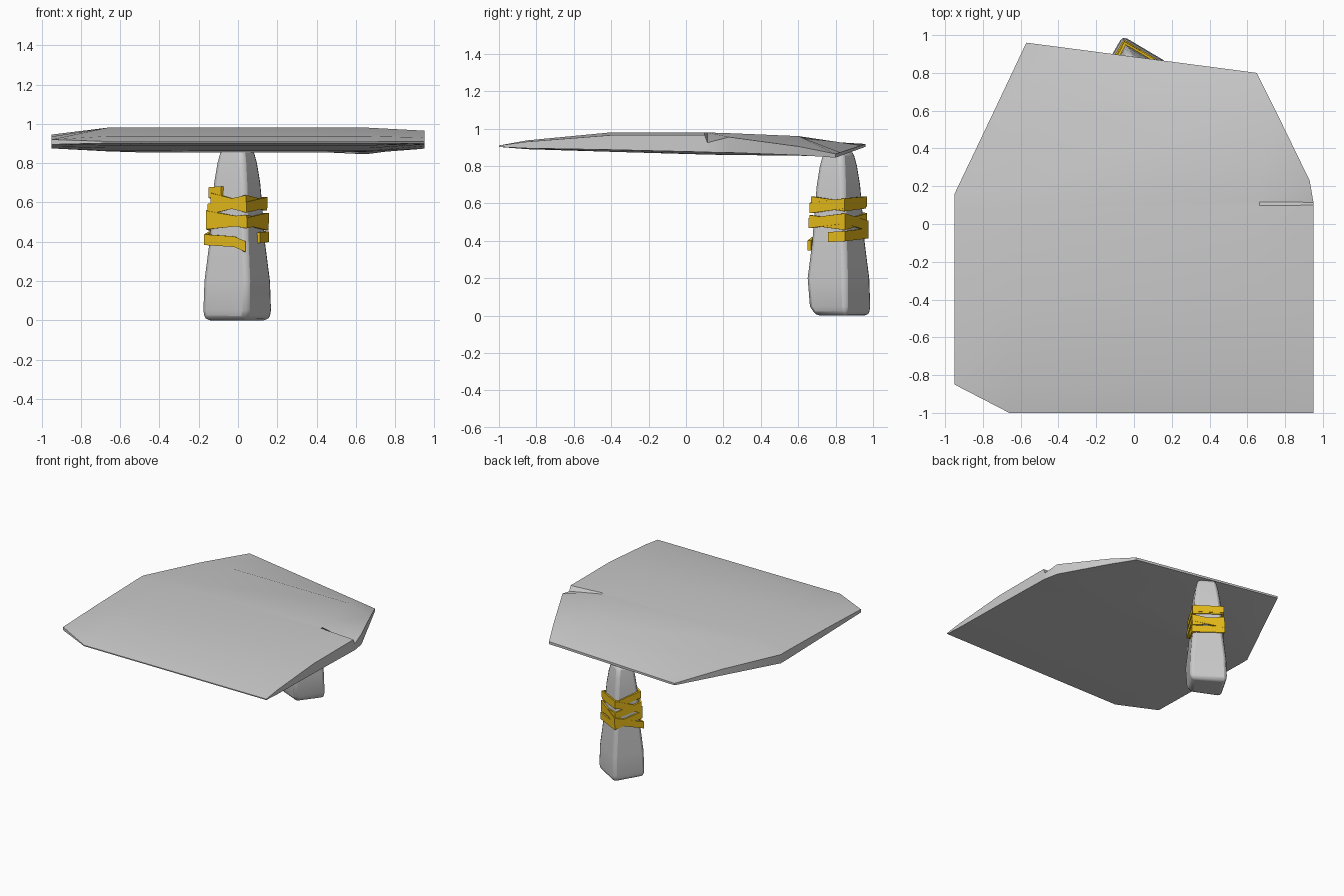
import bpy, bmesh
from mathutils import Vector

if "Cube" in bpy.data.objects:
    bpy.data.objects.remove(bpy.data.objects["Cube"])


def material(name, colour):
    mat = bpy.data.materials.new(name)
    mat.use_nodes = True
    mat.diffuse_color = (*colour, 1)
    mat.node_tree.nodes["Principled BSDF"].inputs["Base Color"].default_value = (*colour, 1)
    return mat


stone = material("stone grey", (0.6, 0.6, 0.6))
yellow = material("binding yellow", (0.8, 0.5, 0.01))


def loft(name, rings, mat, bevel=0):
    """Skin a list of equal-sized rings and cap both ends."""
    bm = bmesh.new()
    loops = [[bm.verts.new(p) for p in ring] for ring in rings]
    for a, b in zip(loops, loops[1:]):
        for i in range(len(a)):
            j = (i + 1) % len(a)
            bm.faces.new((a[i], a[j], b[j], b[i]))
    bm.faces.new(loops[0])
    bm.faces.new(loops[-1])
    bmesh.ops.recalc_face_normals(bm, faces=bm.faces)
    mesh = bpy.data.meshes.new(name)
    bm.to_mesh(mesh)
    bm.free()
    mesh.materials.append(mat)
    obj = bpy.data.objects.new(name, mesh)
    bpy.context.collection.objects.link(obj)
    if bevel:
        mod = obj.modifiers.new("soft corners", "BEVEL")
        mod.width, mod.segments, mod.limit_method = bevel, 2, "ANGLE"
    bpy.ops.object.select_all(action="DESELECT")
    obj.select_set(True)
    bpy.context.view_layer.objects.active = obj
    bpy.ops.object.shade_smooth_by_angle(angle=0.5)
    return obj


# Slab: left end, right end, then heights of the left edge (low, high),
# right edge (low, high) and middle (low, high); None runs straight across
slab_rows = [
    (-.66, -1, .95, -1, .902, .91, .902, .91, None, None),
    (-.95, -.85, .95, -.85, .895, .92, .895, .93, .89, .937),
    (-.95, -.4, .95, -.4, .885, .935, .887, .965, .876, .98),
    (-.95, .08, .95, .1, .875, .945, .875, .965, .862, .98),
    (-.95, .12, .95, .115, .875, .945, .874, .925, .861, .979),
    (-.95, .16, .93, .23, .875, .945, .872, .955, .86, .976),
    (-.74, .6, .75, .6, .89, .94, .858, .905, .855, .96),
    (-.57, .96, .65, .8, .903, .918, .845, .865, None, None),
]


def slab_ring(lx, ly, rx, ry, ll, lh, rl, rh, low, high):
    def at(t, left, right, mid):
        inner = 0 < t < 1 and mid is not None
        z = mid if inner else left + (right - left) * t
        return (lx + (rx - lx) * t, ly + (ry - ly) * t, z)
    return ([at(t, lh, rh, high) for t in (0, .15, .85, 1)]
            + [at(t, ll, rl, low) for t in (1, .85, .15, 0)])


loft("slab", [slab_ring(*row) for row in slab_rows], stone)

# Post: a turned rectangle that tapers upward
centre = Vector((-0.004, 0.815, 0))
corners = [Vector(c) for c in ((-.056, .182, 0), (.184, .04, 0), (.056, -.182, 0), (-.184, -.04, 0))]
profile = [(0, .95), (.05, .99), (.2, .96), (.4, .82), (.6, .74), (.7, .69), (.8, .6), (.88, .48)]


def scale_at(z):
    for (z0, s0), (z1, s1) in zip(profile, profile[1:]):
        if z <= z1:
            return s0 + (s1 - s0) * (z - z0) / (z1 - z0)
    return profile[-1][1]


def on_post(turn, z, offset=0.0):
    """Point on the post outline; whole numbers of turn are its corners."""
    i = int(turn) % 4
    p = corners[i].lerp(corners[(i + 1) % 4], turn % 1)
    return centre + p * scale_at(z) + p.normalized() * offset + Vector((0, 0, z))


# The foot is chipped on its front corner
chips = {0: .74, .05: .9}
post_rings = []
for z, _ in profile:
    ring = [on_post(i, z) for i in range(4)]
    ring[2] = centre + (ring[2] - centre) * chips.get(z, 1)
    ring[2].z = z
    post_rings.append(ring)
loft("post", post_rings, stone, bevel=0.025)


# Bindings: flat straps wound in opposite slopes around the post
def strap(name, path, gap):
    half = 0.027
    rings = []
    for turn, z in path:
        inner, outer = on_post(turn, z, gap - .008), on_post(turn, z, gap + .01)
        up = Vector((0, 0, half))
        rings.append([inner - up, outer - up, outer + up, inner + up])
    loft(name, rings, yellow)


strap("upper_binding", [(2.65, .655), (3, .65), (4, .6), (5, .585), (6, .61), (7, .565), (8, .52),
                        (9, .485), (10, .51), (11, .49), (12, .44), (13, .425), (13.45, .42)], .004)
strap("lower_binding", [(2.05, .375), (2.3, .4), (3, .41), (4, .48), (5, .52), (6, .495), (7, .53),
                        (8, .61), (9, .6), (10, .575), (10.9, .62)][::-1], .009)
